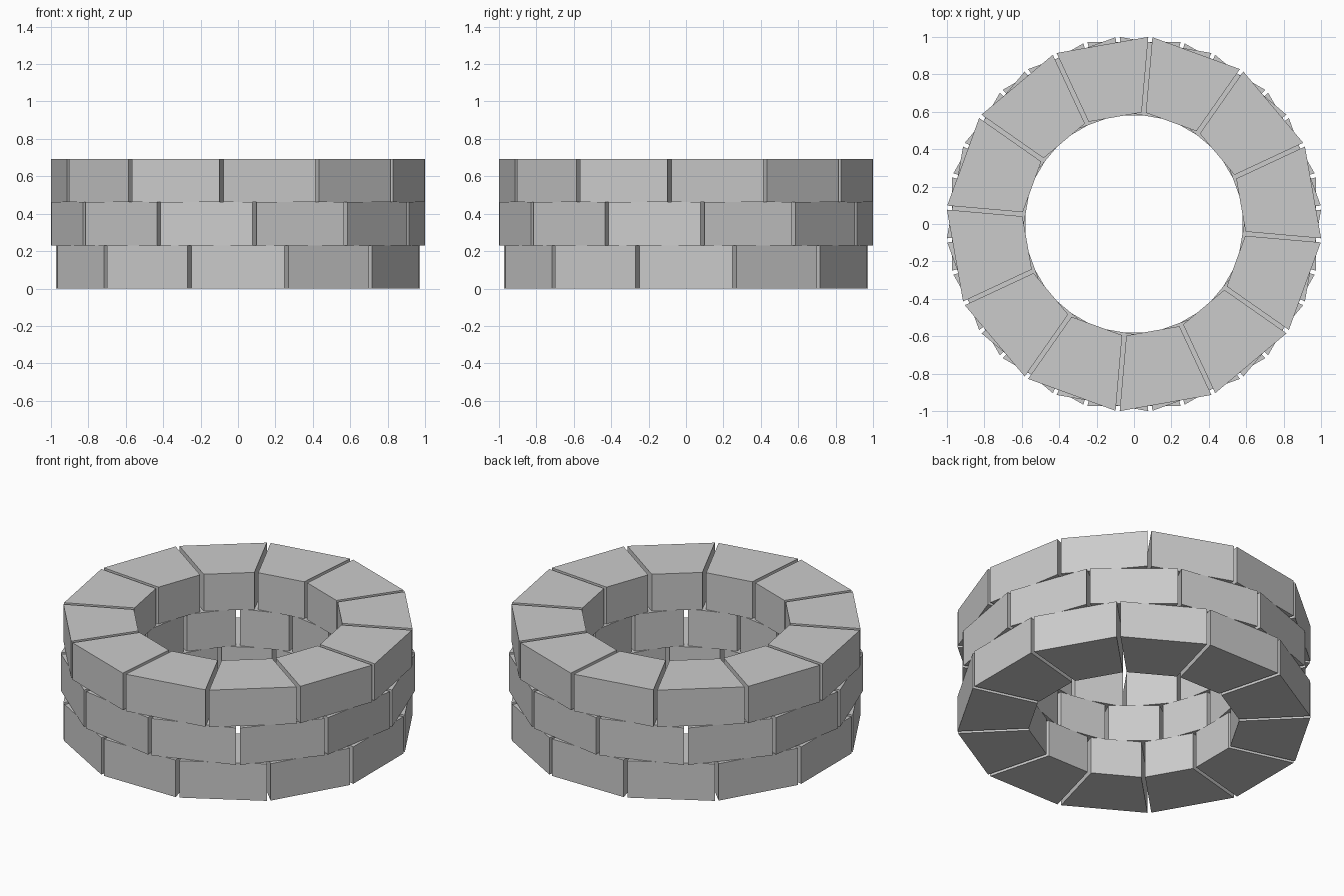
import bpy, bmesh, math

if "Cube" in bpy.data.objects:
    bpy.data.objects.remove(bpy.data.objects["Cube"])

R_OUT, R_IN = 1.0033, 0.598   # corner radii
GAP = 0.022                   # parallel joint between bricks
H = 0.231                     # course height
COUNT = 12
STEP = 2 * math.pi / COUNT


def ring_course(name, z, joint_deg):
    """One course of flat-faced wedge bricks with open joints."""
    bm = bmesh.new()
    for i in range(COUNT):
        a0 = math.radians(joint_deg) + i * STEP
        a1 = a0 + STEP
        out, inn = math.asin(GAP / 2 / R_OUT), math.asin(GAP / 2 / R_IN)
        corners = [(R_IN, a0 + inn), (R_OUT, a0 + out),
                   (R_OUT, a1 - out), (R_IN, a1 - inn)]
        base = [bm.verts.new((r * math.cos(a), r * math.sin(a), z)) for r, a in corners]
        top = [bm.verts.new((v.co.x, v.co.y, z + H)) for v in base]
        bm.faces.new(base[::-1])
        bm.faces.new(top)
        for k in range(4):
            n = (k + 1) % 4
            bm.faces.new((base[k], base[n], top[n], top[k]))
    mesh = bpy.data.meshes.new(name)
    bm.to_mesh(mesh)
    bm.free()
    obj = bpy.data.objects.new(name, mesh)
    bpy.context.collection.objects.link(obj)
    return obj


# Three stacked courses with staggered joints
ring_course("bottom_brick_course", 0, 15)
ring_course("middle_brick_course", H, 5)
ring_course("top_brick_course", 2 * H, -5)
